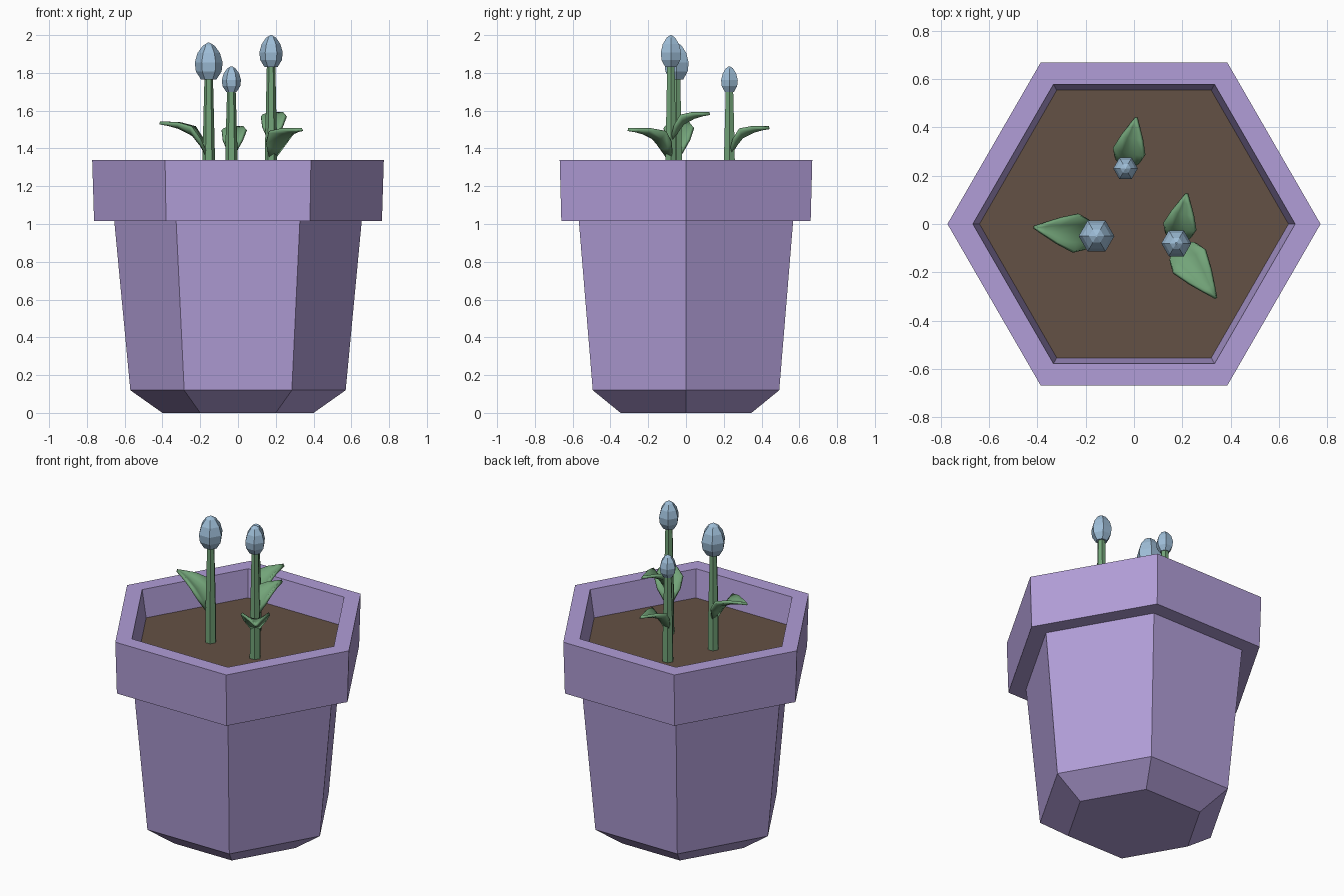
import bpy, bmesh, math
from mathutils import Vector

if "Cube" in bpy.data.objects:
    bpy.data.objects.remove(bpy.data.objects["Cube"])


def material(name, rgb):
    m = bpy.data.materials.new(name)
    m.diffuse_color = (*rgb, 1)
    m.use_nodes = True
    m.node_tree.nodes["Principled BSDF"].inputs["Base Color"].default_value = m.diffuse_color
    return m


PURPLE = material("lilac clay", (0.44, 0.34, 0.68))
SOIL = material("brown soil", (0.127, 0.083, 0.058))
GREEN = material("leaf green", (0.17, 0.37, 0.19))
BLUE = material("bud blue", (0.34, 0.51, 0.68))


def make_object(name, bm, mat):
    bmesh.ops.recalc_face_normals(bm, faces=bm.faces)
    me = bpy.data.meshes.new(name)
    bm.to_mesh(me)
    bm.free()
    me.materials.append(mat)
    ob = bpy.data.objects.new(name, me)
    bpy.context.collection.objects.link(ob)
    return ob


def lathe(name, profile, mat, x=0, y=0, sides=6):
    """Stack of polygon rings from (radius, z) pairs, capped at both ends."""
    bm = bmesh.new()
    rings = []
    for r, z in profile:
        rings.append([bm.verts.new((x + r * math.cos(math.tau * i / sides),
                                    y + r * math.sin(math.tau * i / sides), z))
                      for i in range(sides)])
    for a, b in zip(rings, rings[1:]):
        for i in range(sides):
            j = (i + 1) % sides
            bm.faces.new((a[i], a[j], b[j], b[i]))
    bm.faces.new(rings[0][::-1])
    bm.faces.new(rings[-1])
    return make_object(name, bm, mat)


def leaf(name, x, y, angle, length, width, z0, z1, mat):
    """Cupped, arching leaf growing outward from a stem."""
    # fraction of length, fraction of height, fraction of width, edge lift
    stations = [(0.04, 0.0, 0.3, 0.0), (0.15, 0.28, 0.8, 0.03),
                (0.32, 0.62, 1.0, 0.04), (0.6, 0.85, 0.66, 0.022),
                (0.82, 0.95, 0.32, 0.008), (1.0, 1.0, 0.03, 0.0)]
    out = Vector((math.cos(angle), math.sin(angle), 0))
    side = Vector((-out.y, out.x, 0))
    bm = bmesh.new()
    rows = []
    for f, h, w, lift in stations:
        c = Vector((x, y, z0 + (z1 - z0) * h)) + out * length * f
        rows.append([bm.verts.new(c + side * width * w * s + Vector((0, 0, lift * s * s)))
                     for s in (-1, -0.5, 0, 0.5, 1)])
    for a, b in zip(rows, rows[1:]):
        for i in range(4):
            bm.faces.new((a[i], a[i + 1], b[i + 1], b[i]))
    ob = make_object(name, bm, mat)
    mod = ob.modifiers.new("thickness", "SOLIDIFY")
    mod.thickness = 0.016
    mod.offset = 0
    for p in ob.data.polygons:
        p.use_smooth = True
    return ob


# hexagonal pot: chamfered foot, tapered body, overhanging rim, inner wall
lathe("pot", [(0.40, 0), (0.57, 0.12), (0.655, 1.015), (0.762, 1.015),
              (0.772, 1.34), (0.667, 1.34), (0.636, 1.15)], PURPLE)
lathe("soil", [(0.636, 1.14), (0.64, 1.17)], SOIL)

# flowers: x, y, bud bottom, bud top, bud radius
flowers = [(-0.155, -0.05, 1.765, 1.96, 0.074),
           (0.175, -0.08, 1.83, 2.0, 0.062),
           (-0.035, 0.23, 1.70, 1.835, 0.051)]
for n, (x, y, zb, zt, r) in enumerate(flowers, 1):
    h = zt - zb
    lathe(f"stem_{n}", [(0.034, 1.15), (0.032, 1.4), (0.022, zb + 0.03)], GREEN, x, y)
    lathe(f"bud_{n}", [(r * 0.55, zb), (r * 0.92, zb + h * 0.22), (r, zb + h * 0.46),
                       (r * 0.8, zb + h * 0.72), (r * 0.42, zb + h * 0.92),
                       (r * 0.06, zt)], BLUE, x, y)

# leaves: flower index, angle, length, half width, base z, tip z
leaves = [(0, 172, 0.262, 0.078, 1.37, 1.535),
          (1, -54, 0.28, 0.08, 1.36, 1.50),
          (1, 78, 0.21, 0.066, 1.45, 1.585),
          (2, 78, 0.215, 0.064, 1.38, 1.51)]
for n, (k, a, length, w, z0, z1) in enumerate(leaves, 1):
    x, y = flowers[k][:2]
    leaf(f"leaf_{n}", x, y, math.radians(a), length, w, z0, z1, GREEN)
